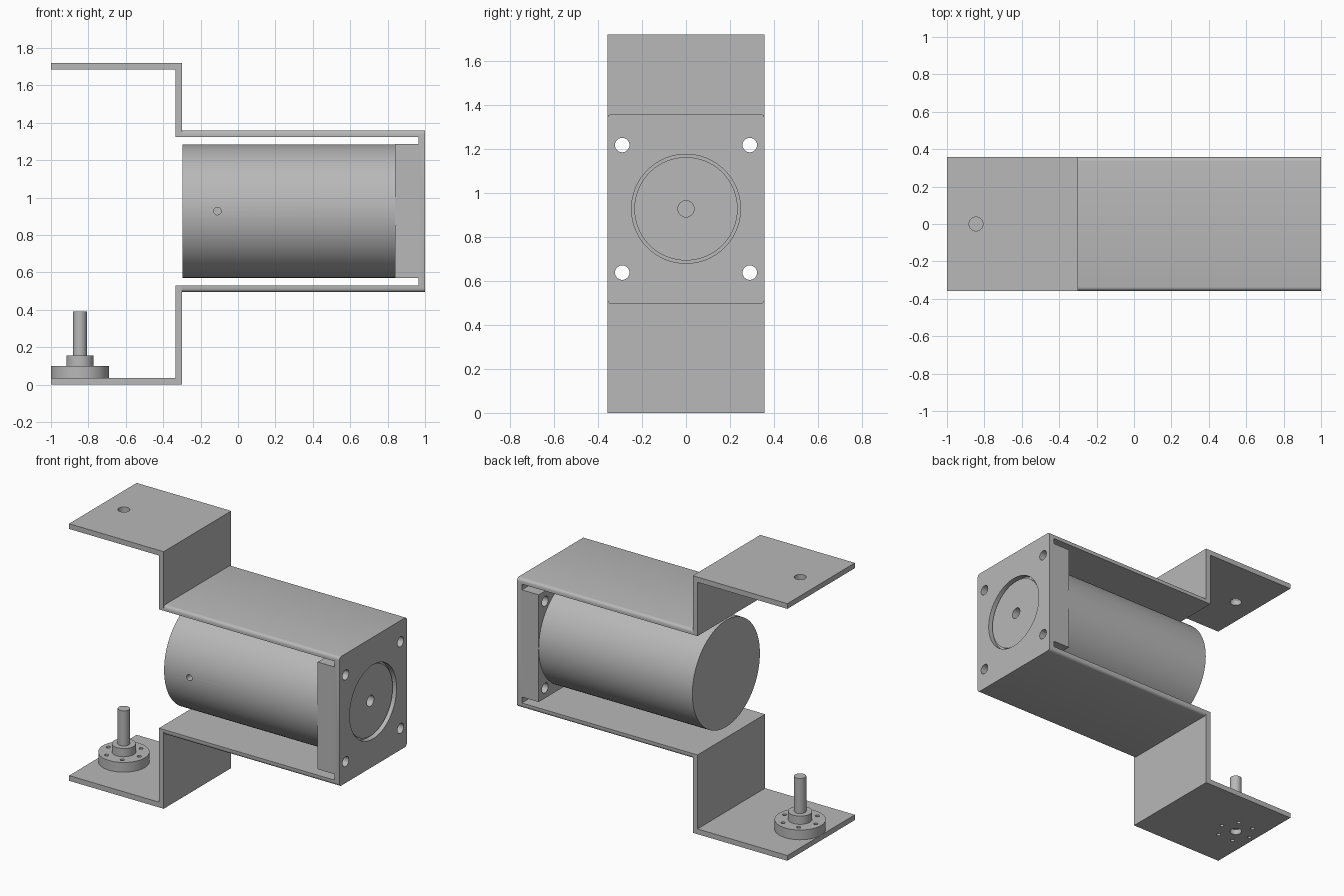
import bpy, bmesh, math
from mathutils import Vector

if "Cube" in bpy.data.objects:
    bpy.data.objects.remove(bpy.data.objects["Cube"])

grey = bpy.data.materials.new("metal grey")
grey.use_nodes = True
grey.diffuse_color = (0.48, 0.48, 0.48, 1)
grey.node_tree.nodes["Principled BSDF"].inputs["Base Color"].default_value = (0.48, 0.48, 0.48, 1)

HALF = 0.357      # half depth of the bracket
T = 0.035         # sheet thickness
MID = 0.928       # height of the motor axis
STEP = -0.3       # where the arms turn
HUB = -0.845      # x of the wheel axle


def finish(name, bm):
    bmesh.ops.recalc_face_normals(bm, faces=bm.faces)
    mesh = bpy.data.meshes.new(name)
    bm.to_mesh(mesh)
    bm.free()
    mesh.materials.append(grey)
    ob = bpy.data.objects.new(name, mesh)
    bpy.context.collection.objects.link(ob)
    return ob


def sheet(name, outline, round_edges=False):
    """Extrude an x-z outline through the full depth."""
    bm = bmesh.new()
    face = bm.faces.new([bm.verts.new((x, -HALF, z)) for x, z in outline])
    ext = bmesh.ops.extrude_face_region(bm, geom=[face])["geom"]
    bmesh.ops.translate(bm, vec=(0, 2 * HALF, 0),
                        verts=[v for v in ext if isinstance(v, bmesh.types.BMVert)])
    if round_edges:
        zs = [z for x, z in outline]
        outer = [e for e in bm.edges
                 if abs(e.verts[0].co.x - e.verts[1].co.x) > 1
                 and all(v.co.z in (e.verts[0].co.z,) for v in e.verts)
                 and min(abs(e.verts[0].co.z - min(zs)), abs(e.verts[0].co.z - max(zs))) < 0.001]
        bmesh.ops.bevel(bm, geom=outer, offset=0.02, segments=4, profile=0.5, affect='EDGES')
    return finish(name, bm)


def rod(name, start, end, radius, sides=64):
    """Closed cylinder between two points."""
    a, b = Vector(start), Vector(end)
    bm = bmesh.new()
    bmesh.ops.create_cone(bm, cap_ends=True, segments=sides, radius1=radius,
                          radius2=radius, depth=(b - a).length)
    turn = (b - a).to_track_quat('Z', 'Y').to_matrix()
    bmesh.ops.rotate(bm, cent=(0, 0, 0), matrix=turn, verts=bm.verts)
    bmesh.ops.translate(bm, vec=(a + b) / 2, verts=bm.verts)
    return finish(name, bm)


def drill(ob, holes):
    """Cut round holes given as (start, end, radius)."""
    for start, end, radius in holes:
        cutter = rod("drill", start, end, radius, 32 if radius < 0.1 else 64)
        cutter.hide_render = True
        mod = ob.modifiers.new("hole", 'BOOLEAN')
        mod.operation = 'DIFFERENCE'
        mod.solver = 'EXACT'
        mod.object = cutter
        bpy.context.view_layer.objects.active = ob
        bpy.ops.object.modifier_apply(modifier=mod.name)
        bpy.data.objects.remove(cutter)


# Motor housing: two plates, the end wall and the thick mounting flange
low, high = 0.495, 1.36
housing = sheet("motor_housing", [
    (STEP, low), (1, low), (1, high), (STEP, high), (STEP, high - T),
    (1 - T, high - T), (1 - T, 1.287), (0.84, 1.287),
    (0.84, 0.57), (1 - T, 0.57), (1 - T, low + T), (STEP, low + T)], True)
screws = [((0.7, y, MID + z), (1.1, y, MID + z), 0.033)
          for y in (-0.29, 0.29) for z in (-0.29, 0.29)]
drill(housing, screws + [((1 - T, 0, MID), (1.1, 0, MID), 0.248)])

# Round pilot boss in the end wall
boss = rod("pilot_boss", (0.95, 0, MID), (0.98, 0, MID), 0.235)
axis_hole = [((0.9, 0, MID), (1.1, 0, MID), 0.037)]
drill(boss, axis_hole)
drill(housing, axis_hole)

# Motor body with a small side hole
motor = rod("motor_body", (-0.297, 0, MID), (0.845, 0, MID), 0.357, 96)
drill(motor, [((-0.11, -0.5, MID), (-0.11, -0.2, MID), 0.02)])

# Stepped arms
upper = sheet("upper_arm", [
    (-1, 1.72), (STEP, 1.72), (STEP, high - T), (STEP - T, high - T),
    (STEP - T, 1.72 - T), (-1, 1.72 - T)])
drill(upper, [((HUB, 0, 1.6), (HUB, 0, 1.8), 0.037)])
lower = sheet("lower_arm", [
    (-1, 0), (STEP, 0), (STEP, low + T), (STEP - T, low + T),
    (STEP - T, T), (-1, T)])

# Wheel hub with a ring of screw holes that also pass through the lower arm
hub = rod("hub_disc", (HUB, 0, T), (HUB, 0, 0.1), 0.155)
ring = []
for i in range(6):
    a = math.radians(60 * i)
    x, y = HUB + 0.115 * math.cos(a), 0.115 * math.sin(a)
    ring.append(((x, y, -0.1), (x, y, 0.2), 0.013))
drill(hub, ring)
drill(lower, ring + [((HUB, 0, -0.1), (HUB, 0, 0.1), 0.037)])
collar = rod("hub_collar", (HUB, 0, 0.095), (HUB, 0, 0.155), 0.073)
axle = rod("axle", (HUB, 0, 0.15), (HUB, 0, 0.39), 0.037, 32)

# Smooth round walls, keep edges crisp
for ob in (housing, boss, motor, upper, lower, hub, collar, axle):
    bpy.ops.object.select_all(action='DESELECT')
    ob.select_set(True)
    bpy.context.view_layer.objects.active = ob
    bpy.ops.object.shade_smooth_by_angle(angle=math.radians(30))
